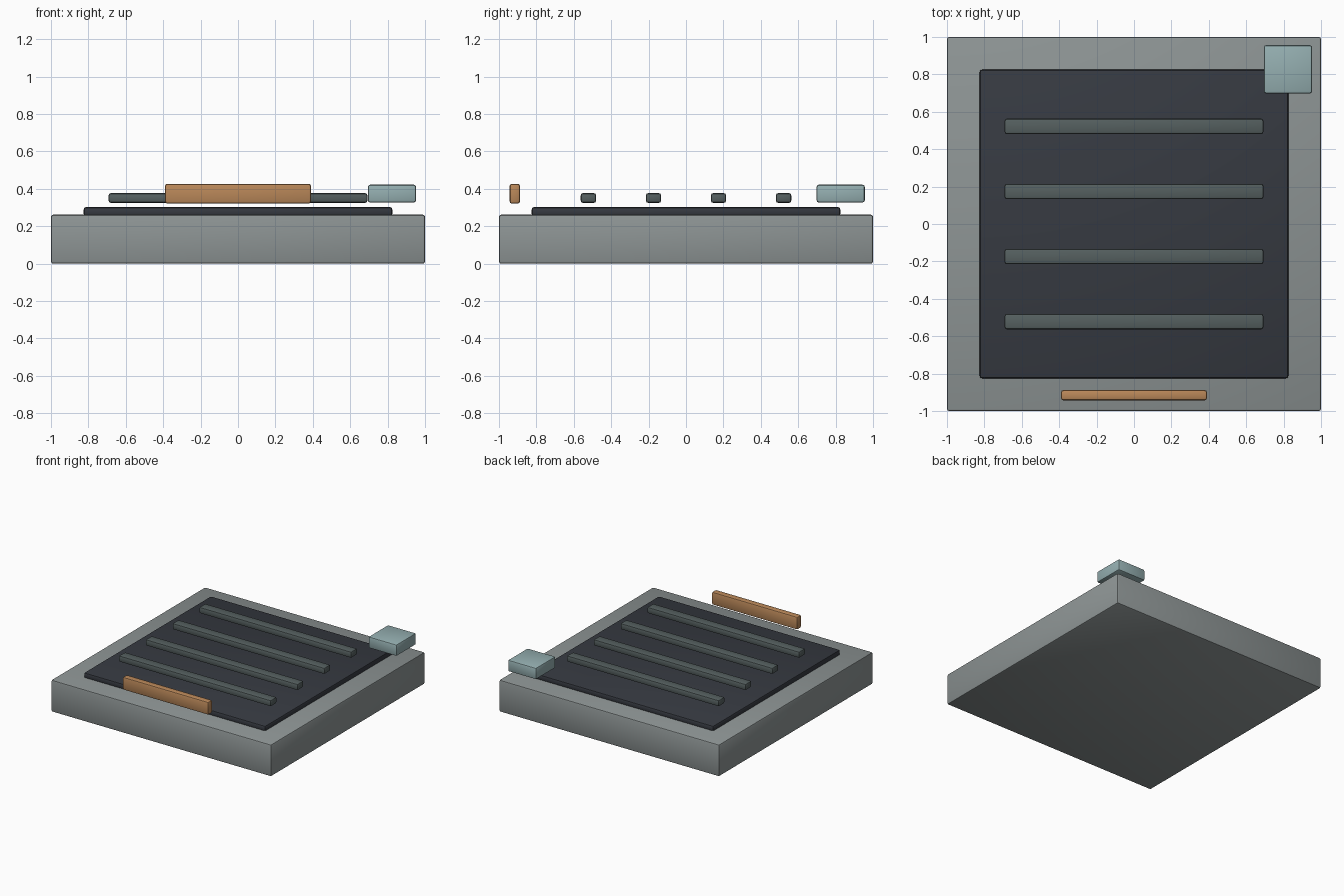
import bpy
import math

if "Cube" in bpy.data.objects:
    bpy.data.objects.remove(bpy.data.objects["Cube"])


def material(name, rgb):
    m = bpy.data.materials.new(name)
    m.diffuse_color = (*rgb, 1.0)
    m.use_nodes = True
    m.node_tree.nodes["Principled BSDF"].inputs["Base Color"].default_value = m.diffuse_color
    return m


GREY = material("light_grey", (0.27, 0.30, 0.30))
DARK = material("dark_slate", (0.037, 0.042, 0.053))
RIB = material("rib_grey", (0.09, 0.115, 0.115))
COPPER = material("copper", (0.49, 0.245, 0.10))
BLUE = material("pale_blue", (0.30, 0.43, 0.44))


def box(name, lo, hi, mat, bevel):
    """Bevelled box between two corners."""
    bpy.ops.mesh.primitive_cube_add(
        size=1, location=[(a + b) / 2 for a, b in zip(lo, hi)])
    ob = bpy.context.object
    ob.name = name
    ob.scale = [b - a for a, b in zip(lo, hi)]
    bpy.ops.object.transform_apply(location=False, rotation=False, scale=True)
    ob.data.materials.append(mat)
    mod = ob.modifiers.new("bevel", "BEVEL")
    mod.width = bevel
    mod.segments = 2
    bpy.ops.object.modifier_apply(modifier=mod.name)
    bpy.ops.object.shade_smooth_by_angle(angle=math.radians(35))
    return ob


# Base slab and the inset panel on top
box("base", (-1, -1, 0), (1, 1, 0.262), GREY, 0.012)
box("top_panel", (-0.825, -0.825, 0.255), (0.825, 0.825, 0.302), DARK, 0.012)

# Four ribs floating just above the panel
for i in range(4):
    y = -0.522 + i * 0.348
    box(f"rib_{i + 1}", (-0.692, y - 0.041, 0.325), (0.692, y + 0.041, 0.377), RIB, 0.012)

# Front handle bar and the corner block
box("front_bar", (-0.39, -0.943, 0.321), (0.39, -0.888, 0.427), COPPER, 0.012)
box("corner_block", (0.694, 0.698, 0.327), (0.952, 0.956, 0.422), BLUE, 0.012)
